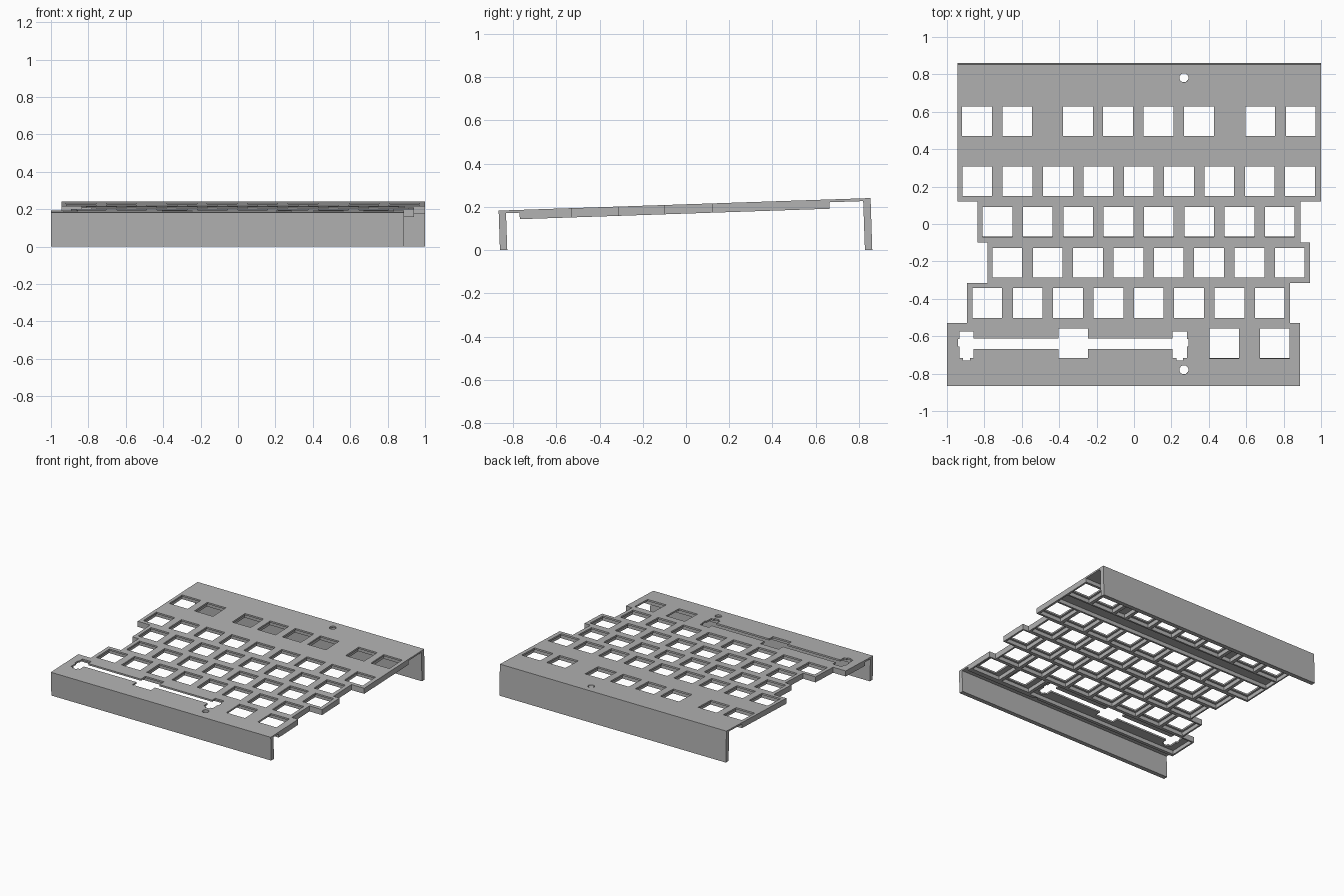
import bpy, bmesh, math
from mathutils import Matrix

cube = bpy.data.objects.get("Cube")
if cube:
    bpy.data.objects.remove(cube)

FRONT, BACK = (-0.867, 0.183), (0.854, 0.241)   # top edge ends (y, z)
SLOPE = (BACK[1] - FRONT[1]) / (BACK[0] - FRONT[0])
TILT = Matrix.Translation((0, 0, FRONT[1] - SLOPE * FRONT[0])) @ Matrix.Rotation(math.atan(SLOPE), 4, 'X')
PITCH, HOLE, RIB = 0.2157, 0.159, 0.013
PLATE, DEPTH = 0.013, 0.043

grey = bpy.data.materials.new("plate grey")
grey.use_nodes = True
grey.diffuse_color = (0.45, 0.45, 0.45, 1)
grey.node_tree.nodes["Principled BSDF"].inputs["Base Color"].default_value = grey.diffuse_color


def make(name, bm, matrix=None):
    if matrix:
        bm.transform(matrix)
    bmesh.ops.recalc_face_normals(bm, faces=bm.faces)
    mesh = bpy.data.meshes.new(name)
    bm.to_mesh(mesh)
    bm.free()
    mesh.materials.append(grey)
    obj = bpy.data.objects.new(name, mesh)
    bpy.context.collection.objects.link(obj)
    return obj


def prism(points, offset):
    bm = bmesh.new()
    face = bm.faces.new([bm.verts.new(p) for p in points])
    top = bmesh.ops.extrude_face_region(bm, geom=[face])["geom"]
    bmesh.ops.translate(bm, vec=offset, verts=[v for v in top if isinstance(v, bmesh.types.BMVert)])
    return bm


def box(bm, x0, x1, y0, y1, z0, z1):
    place = Matrix.Translation(((x0 + x1) / 2, (y0 + y1) / 2, (z0 + z1) / 2))
    bmesh.ops.create_cube(bm, size=1, matrix=place @ Matrix.Diagonal((x1 - x0, y1 - y0, z1 - z0, 1)))


def pocket(x0, x1, y0, y1):
    box(pockets, x0 + RIB, x1 - RIB, y0 + RIB, y1 - RIB, -0.1, -PLATE)


def cut(x0, x1, y0, y1):
    box(holes, x0, x1, y0, y1, -0.1, 0.1)


def key(x, y, width=PITCH):
    h = HOLE / 2
    cut(x - h, x + h, y - h, y + h)
    pocket(x - width / 2, x + width / 2, y - PITCH / 2, y + PITCH / 2)


def boolean(obj, cutter, operation):
    cutter.hide_render = True
    mod = obj.modifiers.new(cutter.name, 'BOOLEAN')
    mod.object, mod.operation, mod.solver, mod.use_self = cutter, operation, 'EXACT', True


# Side profile: sloped plate, thick rib zone and the two standing walls
def under(y, drop):
    return (y, FRONT[1] + SLOPE * (y - FRONT[0]) - drop)


wall = 0.034
profile = [FRONT, BACK, (0.862, 0), (0.862 - wall, 0), under(0.854 - wall, PLATE),
           under(0.664, PLATE), under(0.665, DEPTH), under(-0.769, DEPTH), under(-0.77, PLATE),
           under(-0.867 + wall, PLATE), (-0.861 + wall, 0), (-0.861, 0)]
deck = make("switch_plate", prism([(-1.1, y, z) for y, z in profile], (2.2, 0, 0)))

# Staggered outline, row band by row band
steps = [0.95, 0.12, -0.10, -0.315, -0.53, -0.95]
left = [-0.945, -0.838, -0.784, -0.892, -1.0]
right = [1.0, 0.89, 0.942, 0.834, 0.888]
side_a = [(x, y) for i, x in enumerate(right) for y in (steps[i], steps[i + 1])]
side_b = [(x, y) for i, x in enumerate(left) for y in (steps[i], steps[i + 1])]
outline = make("outline_cutter", prism([(x, y, -0.5) for x, y in side_a + side_b[::-1]], (0, 0, 1)))

pockets, holes = bmesh.new(), bmesh.new()

# Key rows
for x in (-0.84, -0.624, -0.3, -0.085, 0.131, 0.347, 0.675, 0.891):
    key(x, 0.55)
for start, y, count in ((-0.838, 0.229, 9), (-0.73, 0.011, 8), (-0.677, -0.207, 8), (-0.784, -0.423, 8)):
    for i in range(count):
        key(start + i * PITCH, y)
for x in (0.483, 0.753):
    key(x, -0.639, 0.27)

# Hollows between the key groups
pocket(-0.945, 1.0, 0.325, 0.455)
pocket(-0.517, -0.408, 0.442, 0.658)
pocket(0.455, 0.567, 0.442, 0.658)

# Long bar: switch hole, slot and a stabiliser opening at each end
pocket(-1.0, 0.348, -0.76, -0.53)
bar = -0.325
cut(bar - HOLE / 2, bar + HOLE / 2, -0.718, -0.559)
cut(bar - 0.56, bar + 0.56, -0.668, -0.613)
for x in (bar - 0.57, bar + 0.57):
    cut(x - 0.038, x + 0.038, -0.716, -0.576)
    cut(x - 0.018, x + 0.018, -0.73, -0.7)
    outer = math.copysign(0.046, x - bar)
    cut(min(x, x + outer), max(x, x + outer), -0.655, -0.615)

# Screw holes
for y in (-0.78, 0.782):
    bmesh.ops.create_cone(holes, cap_ends=True, segments=32, radius1=0.024, radius2=0.024,
                          depth=0.2, matrix=Matrix.Translation((0.267, y, 0)))

cutters = [outline, make("pocket_cutter", pockets, TILT), make("hole_cutter", holes, TILT)]
for cutter, operation in zip(cutters, ('INTERSECT', 'DIFFERENCE', 'DIFFERENCE')):
    boolean(deck, cutter, operation)

# Bake the cuts and drop the helpers
bpy.context.view_layer.update()
result = bpy.data.meshes.new_from_object(deck.evaluated_get(bpy.context.evaluated_depsgraph_get()))
deck.modifiers.clear()
deck.data = result
for cutter in cutters:
    bpy.data.objects.remove(cutter)
